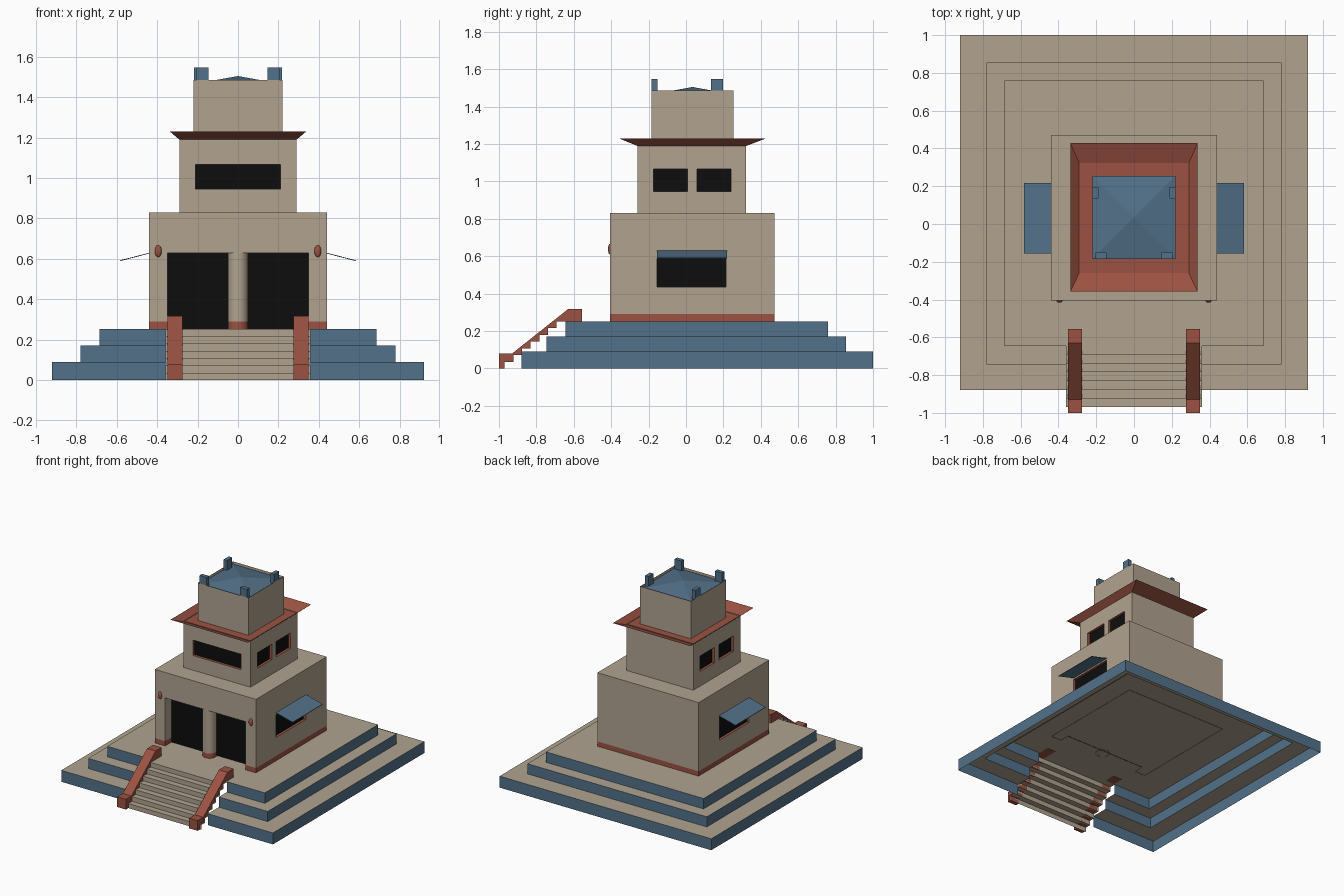
import bpy, bmesh, math
from mathutils import Vector

if "Cube" in bpy.data.objects:
    bpy.data.objects.remove(bpy.data.objects["Cube"])


def make_mat(name, col):
    m = bpy.data.materials.new(name)
    m.diffuse_color = (*col, 1)
    m.use_nodes = True
    m.node_tree.nodes["Principled BSDF"].inputs["Base Color"].default_value = m.diffuse_color
    return m


TAN, BLUE, RED, BLACK = range(4)
MATS = [make_mat("sandstone", (0.44, 0.37, 0.28)),
        make_mat("slate_blue", (0.085, 0.165, 0.25)),
        make_mat("brick_red", (0.33, 0.085, 0.055)),
        make_mat("dark_opening", (0.004, 0.004, 0.004))]


class Part:
    """Collects coloured faces and turns them into one object."""

    def __init__(self, name):
        self.name, self.bm = name, bmesh.new()

    def face(self, pts, mat):
        f = self.bm.faces.new([self.bm.verts.new(p) for p in pts])
        f.material_index = mat

    def finish(self, fix_normals=False):
        bmesh.ops.remove_doubles(self.bm, verts=self.bm.verts[:], dist=1e-5)
        if fix_normals:
            bmesh.ops.recalc_face_normals(self.bm, faces=self.bm.faces[:])
        me = bpy.data.meshes.new(self.name)
        self.bm.to_mesh(me)
        self.bm.free()
        for m in MATS:
            me.materials.append(m)
        ob = bpy.data.objects.new(self.name, me)
        bpy.context.collection.objects.link(ob)
        return ob


def extrude_x(name, profile, x0, x1, mat):
    """Closed y-z profile extruded along x."""
    p = Part(name)
    n = len(profile)
    for i in range(n):
        a, b = profile[i], profile[(i + 1) % n]
        p.face([(x0, *a), (x1, *a), (x1, *b), (x0, *b)], mat)
    p.face([(x0, *q) for q in profile], mat)
    p.face([(x1, *q) for q in profile], mat)
    return p.finish(True)


def box(name, x0, x1, y0, y1, z0, z1, mat):
    return extrude_x(name, [(y0, z0), (y1, z0), (y1, z1), (y0, z1)], x0, x1, mat)


def storey(name, x0, x1, y0, y1, z0, z1, band=None, openings=(), roof=True):
    """Four walls with recessed dark openings.
    opening = (side, u0, u1, v0, v1, depth, reveal colour); side 0 front, 1 right, 2 back, 3 left"""
    p = Part(name)
    spans = [(x0, x1, -y0), (y0, y1, x1), (-x1, -x0, y1), (-y1, -y0, -x0)]
    for side, (ua, ub, d) in enumerate(spans):
        ang = side * math.pi / 2
        c, s = round(math.cos(ang)), round(math.sin(ang))

        def P(u, v, depth=0.0):
            return (c * u + s * (d - depth), s * u - c * (d - depth), v)

        holes = [o for o in openings if o[0] == side]
        us = sorted({ua, ub} | {u for o in holes for u in o[1:3]})
        vs = sorted({z0, z1} | ({band} if band else set()) | {v for o in holes for v in o[3:5]})
        for a, b in zip(us, us[1:]):
            for e, f in zip(vs, vs[1:]):
                m = RED if band and f <= band else TAN
                if not any(o[1] < (a + b) / 2 < o[2] and o[3] < (e + f) / 2 < o[4] for o in holes):
                    p.face([P(a, e), P(b, e), P(b, f), P(a, f)], m)
        for _, a, b, e, f, dep, m in holes:
            p.face([P(a, e, dep), P(b, e, dep), P(b, f, dep), P(a, f, dep)], BLACK)
            p.face([P(a, f), P(a, f, dep), P(b, f, dep), P(b, f)][::-1], m)
            doorway = e == z0
            if not doorway:
                p.face([P(a, e), P(b, e), P(b, e, dep), P(a, e, dep)], m)
            rows = [(e, band, RED), (band, f, m)] if doorway and band else [(e, f, m)]
            for lo, hi, mm in rows:
                p.face([P(a, lo), P(a, lo, dep), P(a, hi, dep), P(a, hi)], mm)
                p.face([P(b, lo, dep), P(b, lo), P(b, hi), P(b, hi, dep)], mm)
    if roof:
        p.face([(x0, y0, z1), (x1, y0, z1), (x1, y1, z1), (x0, y1, z1)], TAN)
    return p.finish()


# Stepped terrace: open shell with a notch for the stairs
NOTCH = 0.355


def rim(x, y0, y1, z):
    return [Vector(q + (z,)) for q in [(NOTCH, y0), (x, y0), (x, y1), (-x, y1), (-x, y0), (-NOTCH, y0)]]


tiers = [(0.92, -0.88, 1.0, 0, 0.09), (0.78, -0.745, 0.855, 0.09, 0.17), (0.685, -0.645, 0.76, 0.17, 0.252)]
terrace = Part("terrace")
last = None
for x, y0, y1, za, zb in tiers:
    low, top = rim(x, y0, y1, za), rim(x, y0, y1, zb)
    for lower, upper, mat in ((last, low, TAN), (low, top, BLUE)):
        if lower:
            for i in range(5):
                terrace.face([lower[i], lower[i + 1], upper[i + 1], upper[i]], mat)
    last = top
terrace.face(last, TAN)
terrace.finish()

# Stairs
N = 7
steps = [(-0.97, 0.0)]
for i in range(N):
    y, z = -0.97 + 0.325 * i / N, 0.252 * (i + 1) / N
    steps += [(y, z), (y + 0.325 / N, z)]
stairs = Part("stairs")
for a, b in zip(steps, steps[1:]):
    stairs.face([(-0.36, *a), (0.36, *a), (0.36, *b), (-0.36, *b)], TAN)
stairs.finish()

# Stair side walls, resting on the steps
cheek = [(-0.555, 0.25), (-0.555, 0.318), (-0.63, 0.318), (-0.93, 0.08), (-1.0, 0.08), (-1.0, 0.0)]
for side in (-1, 1):
    label = "left" if side < 0 else "right"
    extrude_x("stair_wall_" + label, cheek + steps, side * 0.275, side * 0.35, RED)

# Ground storey with doorway and side windows
storey("ground_storey", -0.44, 0.44, -0.405, 0.472, 0.25, 0.83, 0.29, [
    (0, -0.35, 0.35, 0.25, 0.63, 0.08, TAN),
    (1, -0.155, 0.215, 0.435, 0.615, 0.02, RED),
    (3, -0.215, 0.155, 0.435, 0.615, 0.02, RED)])

# Doorway column with red foot
col = Part("doorway_column")
for za, zb, m in ((0.25, 0.29, RED), (0.29, 0.63, TAN)):
    for i in range(24):
        q = [(0.05 * math.cos(t), -0.353 + 0.05 * math.sin(t))
             for t in (i * math.tau / 24, (i + 1) * math.tau / 24)]
        col.face([(*q[0], za), (*q[1], za), (*q[1], zb), (*q[0], zb)], m)
for poly in col.finish().data.polygons:
    poly.use_smooth = True

# Awnings and wall lanterns
for side in (-1, 1):
    label = "left" if side < 0 else "right"
    aw = Part("awning_" + label)
    prof = [(0.44, 0.63), (0.583, 0.593), (0.583, 0.589), (0.44, 0.626)]
    ends = [[(side * x, y, z) for x, z in prof] for y in (-0.155, 0.218)]
    for i in range(4):
        j = (i + 1) % 4
        aw.face([ends[0][i], ends[0][j], ends[1][j], ends[1][i]], BLUE)
    for e in ends:
        aw.face(e, BLUE)
    aw.finish(True)

    bpy.ops.mesh.primitive_uv_sphere_add(segments=12, ring_count=8, radius=1,
                                         location=(side * 0.395, -0.405, 0.638))
    lamp = bpy.context.object
    lamp.name = "wall_lantern_" + label
    lamp.scale = (0.017, 0.012, 0.03)
    lamp.data.materials.append(MATS[RED])
    bpy.ops.object.shade_smooth()

# Upper storey with windows on three sides
wins = [(0, -0.21, 0.21, 0.945, 1.067, 0.02, RED)]
for a, b in ((-0.175, 0.007), (0.06, 0.24)):
    wins += [(1, a, b, 0.945, 1.067, 0.02, RED), (3, -b, -a, 0.945, 1.067, 0.02, RED)]
storey("upper_storey", -0.29, 0.29, -0.26, 0.322, 0.83, 1.195, None, wins, roof=False)

# Flared red eave with its flat floor
eave = Part("eave")


def ring(x, y0, y1, z):
    return [(-x, y0, z), (x, y0, z), (x, y1, z), (-x, y1, z)]


inner, outer = ring(0.29, -0.26, 0.322, 1.19), ring(0.337, -0.358, 0.428, 1.23)
for i in range(4):
    j = (i + 1) % 4
    eave.face([inner[i], inner[j], outer[j], outer[i]], RED)
eave.face(inner, RED)
eave.finish()

# Top tower, low pyramid roof inside its rim, and corner posts
storey("tower", -0.22, 0.22, -0.185, 0.255, 1.19, 1.485, roof=False)
roof = Part("tower_roof")
base = ring(0.219, -0.184, 0.254, 1.465)
for i in range(4):
    roof.face([base[i], base[(i + 1) % 4], (0, 0.035, 1.505)], BLUE)
roof.finish()
for side in (-1, 1):
    label = "left" if side < 0 else "right"
    box("front_post_" + label, side * 0.145, side * 0.205, -0.184, -0.152, 1.465, 1.547, BLUE)
    box("back_post_" + label, side * 0.189, side * 0.219, 0.135, 0.197, 1.465, 1.547, BLUE)
